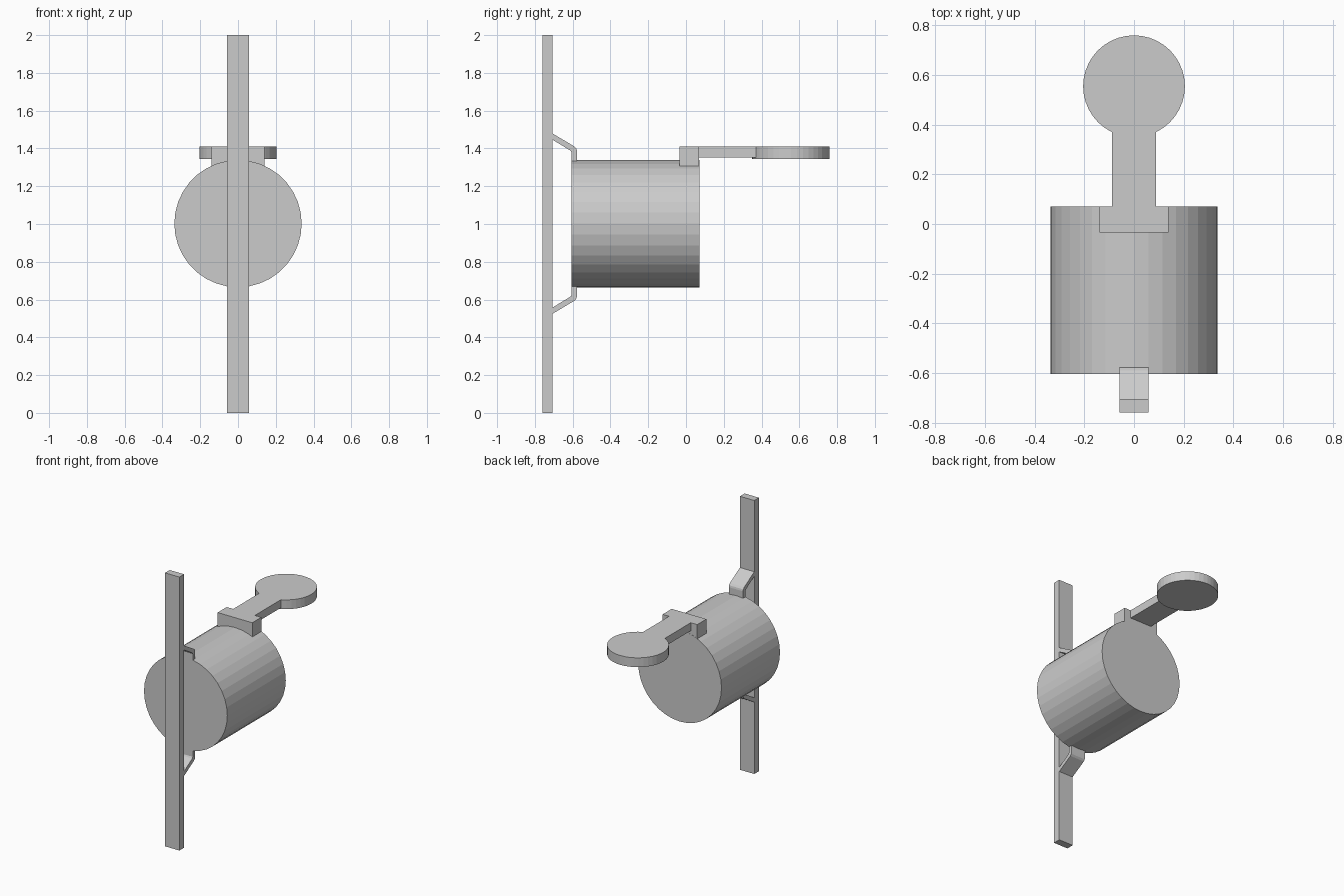
import bpy, bmesh, math
from mathutils import Matrix, Vector

if "Cube" in bpy.data.objects:
    bpy.data.objects.remove(bpy.data.objects["Cube"])


def finish(name, bm):
    bmesh.ops.recalc_face_normals(bm, faces=bm.faces[:])
    me = bpy.data.meshes.new(name)
    bm.to_mesh(me)
    bm.free()
    ob = bpy.data.objects.new(name, me)
    bpy.context.collection.objects.link(ob)
    return ob


def box(name, lo, hi):
    bm = bmesh.new()
    bmesh.ops.create_cube(bm, size=1)
    for v in bm.verts:
        v.co = Vector([lo[i] + (v.co[i] + 0.5) * (hi[i] - lo[i]) for i in range(3)])
    return finish(name, bm)


def cylinder(name, radius, depth, sides, matrix):
    bm = bmesh.new()
    bmesh.ops.create_cone(bm, cap_ends=True, segments=sides, radius1=radius,
                          radius2=radius, depth=depth, matrix=matrix)
    return finish(name, bm)


def side_profile(name, points, half_width):
    """Extrude a closed (y, z) outline across x."""
    bm = bmesh.new()
    face = bm.faces.new([bm.verts.new((-half_width, y, z)) for y, z in points])
    ext = bmesh.ops.extrude_face_region(bm, geom=[face])["geom"]
    bmesh.ops.translate(bm, vec=(2 * half_width, 0, 0),
                        verts=[g for g in ext if isinstance(g, bmesh.types.BMVert)])
    return finish(name, bm)


# Upright mounting bar
box("mounting_bar", (-0.058, -0.76, 0), (0.058, -0.706, 2))

# Horizontal drum
drum_matrix = Matrix.Translation((0, -0.267, 1.002)) @ Matrix.Rotation(math.pi / 2, 4, 'X')
cylinder("drum", 0.337, 0.676, 36, drum_matrix)

# Bent brackets joining the drum to the bar, mirrored about the drum axis
bracket = [(-0.708, 1.48), (-0.59, 1.41), (-0.58, 1.398), (-0.577, 1.385),
           (-0.577, 1.325), (-0.605, 1.325), (-0.605, 1.378), (-0.611, 1.388),
           (-0.708, 1.447)]
side_profile("upper_bracket", bracket, 0.058)
side_profile("lower_bracket", [(y, 2.004 - z) for y, z in bracket], 0.058)

# Top paddle: saddle block, arm and round head merged into one solid
paddle = box("paddle", (-0.14, -0.035, 1.305), (0.14, 0.07, 1.411))
arm = box("paddle_arm_cutter", (-0.088, 0.0, 1.352), (0.088, 0.5, 1.411))
head = cylinder("paddle_head_cutter", 0.205, 0.068, 40,
                Matrix.Translation((0, 0.555, 1.377)))
for part in (arm, head):
    mod = paddle.modifiers.new(part.name, 'BOOLEAN')
    mod.operation = 'UNION'
    mod.solver = 'EXACT'
    mod.object = part
    part.hide_render = True
    part.hide_set(True)
